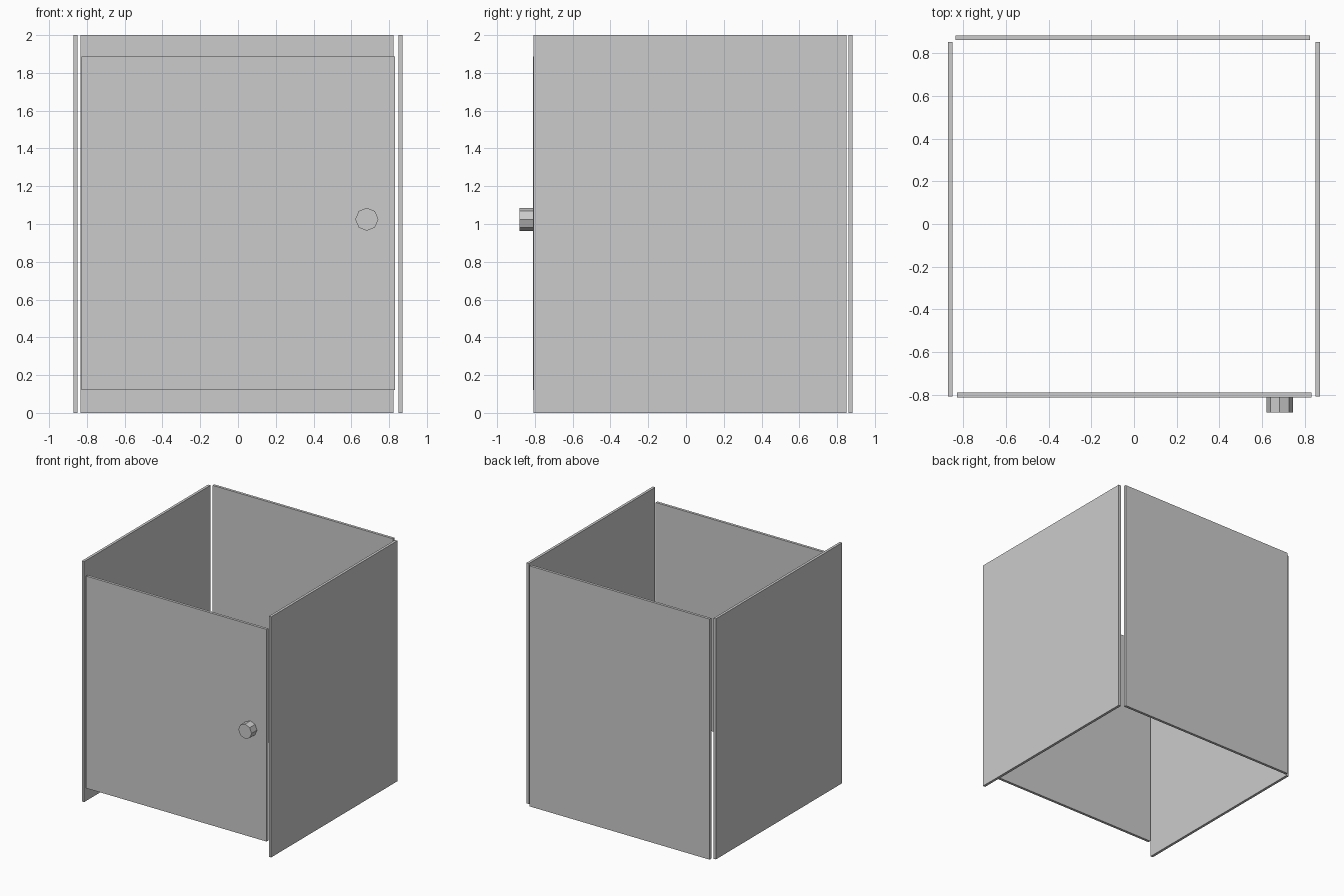
import bpy
import math

if "Cube" in bpy.data.objects:
    bpy.data.objects.remove(bpy.data.objects["Cube"])


def panel(name, x, y, z):
    """Box spanning the given (min, max) ranges."""
    lo, hi = zip(x, y, z)
    bpy.ops.mesh.primitive_cube_add(size=1, location=[(a + b) / 2 for a, b in zip(lo, hi)])
    ob = bpy.context.object
    ob.name = name
    ob.scale = [b - a for a, b in zip(lo, hi)]
    bpy.ops.object.transform_apply(location=False, rotation=False, scale=True)
    return ob


# Side walls
for side, s in (("left", -1), ("right", 1)):
    panel(side + "_wall", sorted((s * 0.849, s * 0.871)), (-0.808, 0.851), (0, 2))

# Back wall
panel("back_wall", (-0.835, 0.824), (0.860, 0.882), (0, 2))

# Front door, shorter than the walls
panel("door", (-0.829, 0.831), (-0.811, -0.789), (0.122, 1.886))

# Octagonal door knob
bpy.ops.mesh.primitive_cylinder_add(vertices=8, radius=0.061, depth=0.071,
                                    location=(0.682, -0.8465, 1.025),
                                    rotation=(math.pi / 2, 0, 0))
bpy.context.object.name = "door_knob"
